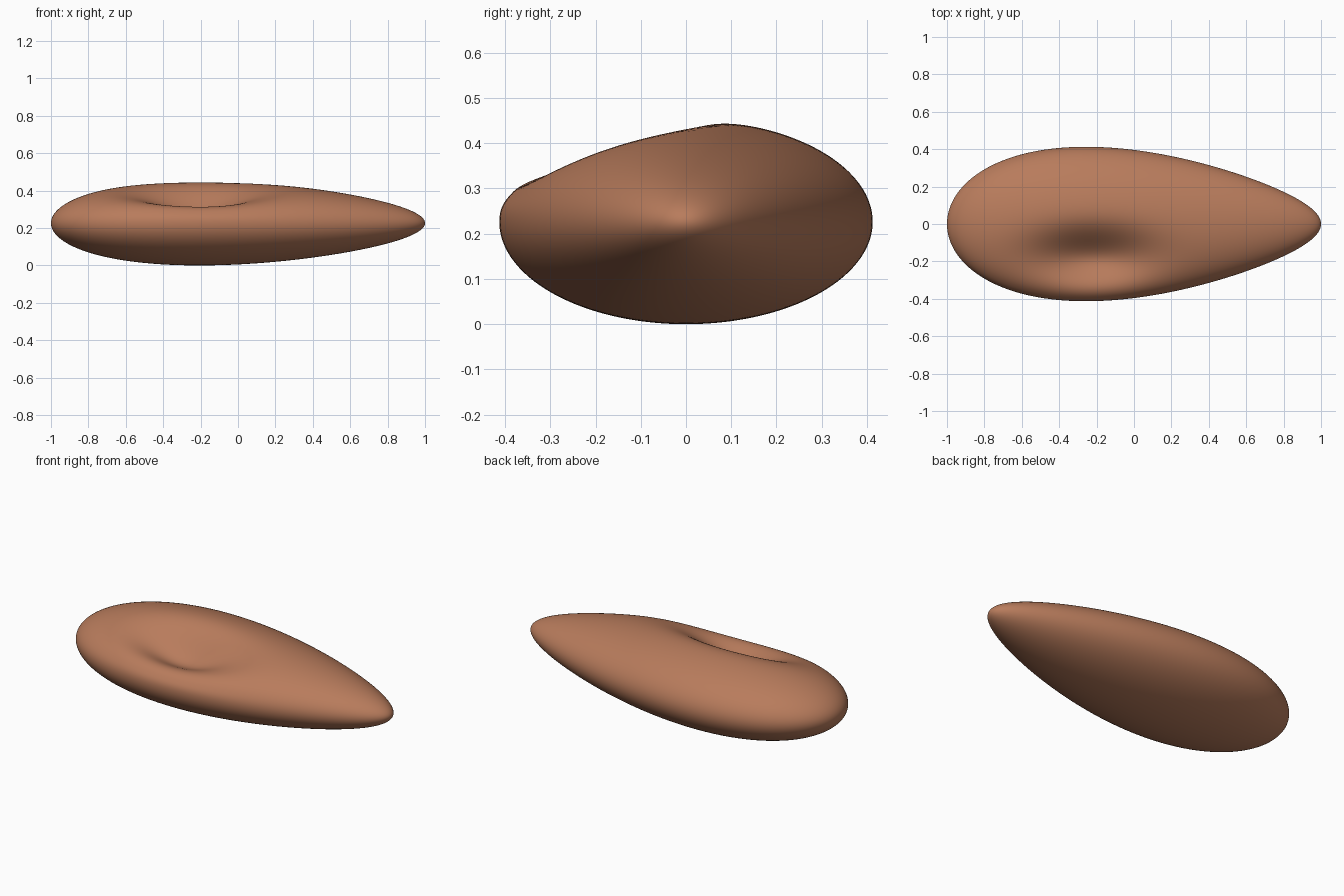
import bpy
import bmesh
import math
from mathutils import Matrix

cube = bpy.data.objects.get("Cube")
if cube:
    bpy.data.objects.remove(cube)

# Clay-brown surface
clay = bpy.data.materials.new("clay_brown")
clay.use_nodes = True
colour = (0.48, 0.2, 0.107, 1)
clay.diffuse_color = colour
clay.node_tree.nodes["Principled BSDF"].inputs["Base Color"].default_value = colour

MID_Z = 0.222
DENT_X, DENT_Y, DENT_DEPTH = -0.22, -0.18, 0.15
DENT_LONG, DENT_WIDE = 0.22, 0.1


def shape(co):
    """Squash a unit sphere into a tapered pebble and press the dent into its top."""
    x = co.x
    y = co.y * (0.396 - 0.125 * x - 0.015 * x * x)
    z = MID_Z + co.z * (0.221 - 0.05 * x)
    if co.z > 0:
        u = (x - DENT_X) / DENT_LONG
        v = (y - DENT_Y) / DENT_WIDE
        fade = min(1, co.z * 3)
        z -= DENT_DEPTH * fade * fade * (3 - 2 * fade) * math.exp(-(u * u + v * v) / 2)
    return x, y, z


# Pebble body, with the sphere's poles at its two ends
bm = bmesh.new()
bmesh.ops.create_uvsphere(bm, u_segments=160, v_segments=120, radius=1,
                          matrix=Matrix.Rotation(math.pi / 2, 4, "Y"))
for vert in bm.verts:
    vert.co = shape(vert.co)
low = min(v.co.z for v in bm.verts)
bmesh.ops.translate(bm, verts=bm.verts, vec=(0, 0, -low))
bmesh.ops.recalc_face_normals(bm, faces=bm.faces)
for face in bm.faces:
    face.smooth = True

mesh = bpy.data.meshes.new("dented_pebble")
bm.to_mesh(mesh)
bm.free()
mesh.materials.append(clay)
pebble = bpy.data.objects.new("dented_pebble", mesh)
bpy.context.collection.objects.link(pebble)
